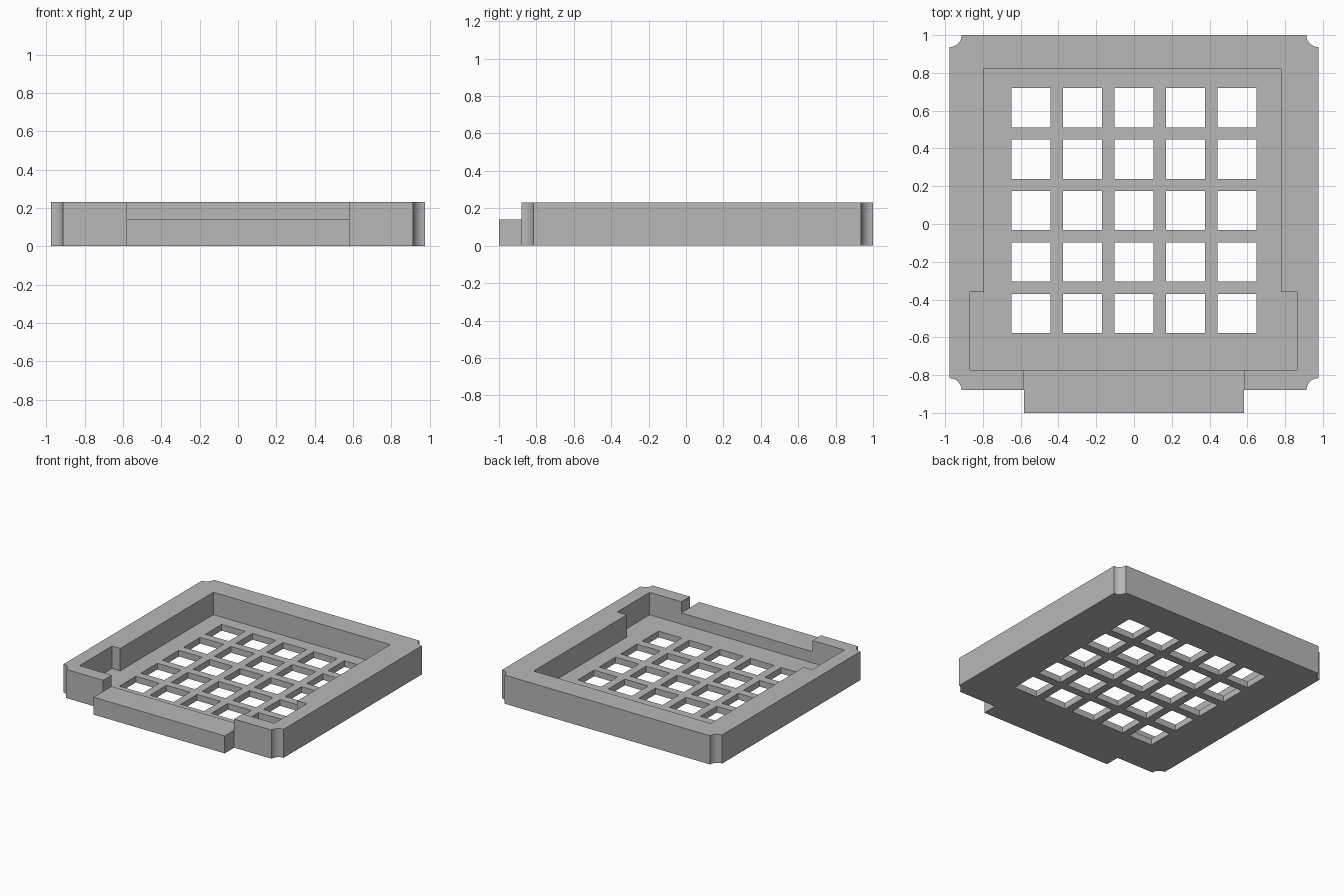
import bpy, bmesh
from math import cos, sin, radians

cube = bpy.data.objects.get("Cube")
if cube:
    bpy.data.objects.remove(cube, do_unlink=True)

HEIGHT, LIP, FLOOR = 0.23, 0.14, 0.05   # rim top, front lip top, tray floor
HALF_X, FRONT, BACK = 0.977, -0.88, 1.0
TAB_X, SCOOP = 0.582, 0.064
PITCH, HOLE = 0.2725, 0.208

grey = bpy.data.materials.new("grey plastic")
grey.use_nodes = True
grey.diffuse_color = (0.48, 0.48, 0.48, 1)
grey.node_tree.nodes["Principled BSDF"].inputs["Base Color"].default_value = grey.diffuse_color


def prism(name, outlines, z0, z1):
    """Extrude counter-clockwise outlines from z0 to z1."""
    bm = bmesh.new()
    for pts in outlines:
        low = [bm.verts.new((x, y, z0)) for x, y in pts]
        high = [bm.verts.new((x, y, z1)) for x, y in pts]
        bm.faces.new(low[::-1])
        bm.faces.new(high)
        for i in range(len(pts)):
            j = (i + 1) % len(pts)
            bm.faces.new((low[i], low[j], high[j], high[i]))
    mesh = bpy.data.meshes.new(name)
    bm.to_mesh(mesh)
    bm.free()
    mesh.materials.append(grey)
    obj = bpy.data.objects.new(name, mesh)
    bpy.context.collection.objects.link(obj)
    return obj


def rect(x0, y0, x1, y1):
    return [(x0, y0), (x1, y0), (x1, y1), (x0, y1)]


def scoop(x, y, start):
    """Concave quarter circle centred on a corner."""
    angles = [radians(start - 90 * i / 8) for i in range(9)]
    return [(x + SCOOP * cos(a), y + SCOOP * sin(a)) for a in angles]


def cut(obj, cutter):
    cutter.hide_render = True
    mod = obj.modifiers.new(cutter.name, 'BOOLEAN')
    mod.operation, mod.solver, mod.object = 'DIFFERENCE', 'EXACT', cutter
    bpy.context.view_layer.objects.active = obj
    bpy.ops.object.modifier_apply(modifier=mod.name)
    bpy.data.objects.remove(cutter, do_unlink=True)


# Tray body: scooped corners and a tab on the front edge
outline = (scoop(-HALF_X, FRONT, 90)
           + [(-TAB_X, FRONT), (-TAB_X, -1), (TAB_X, -1), (TAB_X, FRONT)]
           + scoop(HALF_X, FRONT, 180)
           + scoop(HALF_X, BACK, 270)
           + scoop(-HALF_X, BACK, 360))
tray = prism("grid_tray", [outline], 0, HEIGHT)

# Pocket, wider near the front
pocket = [(-0.867, -0.772), (0.863, -0.772), (0.863, -0.36), (0.778, -0.36),
          (0.778, 0.822), (-0.794, 0.822), (-0.794, -0.36), (-0.867, -0.36)]
cut(tray, prism("pocket_cutter", [pocket], FLOOR, 0.4))

# Lowered front lip
cut(tray, prism("lip_cutter", [rect(-TAB_X, -1.1, TAB_X, -0.7)], LIP, 0.4))

# Square holes through the floor
holes = []
for i in range(5):
    for j in range(5):
        x, y = (i - 2) * PITCH, 0.071 + (j - 2) * PITCH
        holes.append(rect(x - HOLE / 2, y - HOLE / 2, x + HOLE / 2, y + HOLE / 2))
cut(tray, prism("hole_cutter", holes, -0.1, 0.12))

# Smooth scoops, crisp edges elsewhere
bpy.ops.object.select_all(action='DESELECT')
tray.select_set(True)
bpy.context.view_layer.objects.active = tray
bpy.ops.object.shade_smooth_by_angle(angle=radians(30))
